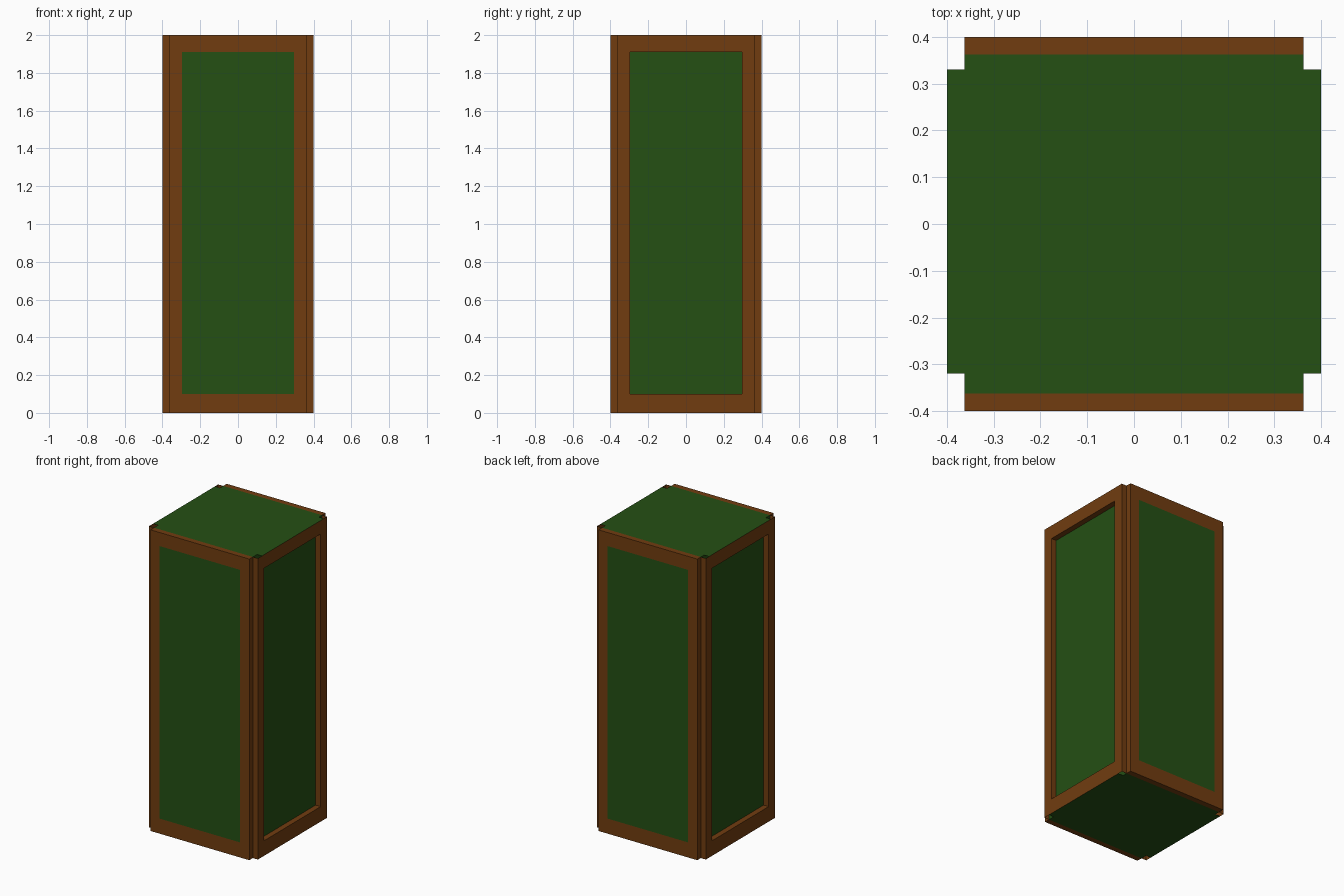
import bpy, bmesh
from math import pi
from mathutils import Matrix

if "Cube" in bpy.data.objects:
    bpy.data.objects.remove(bpy.data.objects["Cube"])

W, D, H = 0.363, 0.40, 2.0           # core half-width, outer half-depth, height
PW, Z0, Z1 = 0.296, 0.10, 1.91       # panel opening


def material(name, rgb):
    m = bpy.data.materials.new(name)
    m.diffuse_color = (*rgb, 1)
    m.use_nodes = True
    m.node_tree.nodes["Principled BSDF"].inputs["Base Color"].default_value = m.diffuse_color
    return m


brown = material("brown_wood", (0.165, 0.046, 0.005))
green = material("green_panel", (0.018, 0.080, 0.007))


def finish(name, bm, turns=0):
    bm.transform(Matrix.Rotation(turns * pi / 2, 4, 'Z'))
    me = bpy.data.meshes.new(name)
    bm.to_mesh(me)
    bm.free()
    me.materials.append(brown)
    me.materials.append(green)
    bpy.context.collection.objects.link(bpy.data.objects.new(name, me))


def quad(bm, pts, mat=0):
    bm.faces.new([bm.verts.new(p) for p in pts]).material_index = mat


def rect(w, z0, z1, y):
    return [(-w, y, z0), (w, y, z0), (w, y, z1), (-w, y, z1)]


def side(name, turns, recessed, cap):
    """One wall, modelled facing -y and then turned into place."""
    bm = bmesh.new()
    outer, back = rect(W, 0, H, -D), rect(W, 0, H, -W)
    inner, deep = rect(PW, Z0, Z1, -D), rect(PW, Z0, Z1, -W)
    for i in range(4):
        j = (i + 1) % 4
        quad(bm, [outer[i], outer[j], inner[j], inner[i]])       # frame bars
        if recessed:
            quad(bm, [inner[i], inner[j], deep[j], deep[i]])     # reveal
        if i in (1, 3):
            quad(bm, [back[i], back[j], outer[j], outer[i]])     # frame ends
    if not recessed:
        quad(bm, inner, 1)                                       # flush panel
    # Strips closing the frame at the bottom and top
    a, b = cap
    m = 1 if recessed else 0
    quad(bm, [(a, -W, 0), (b, -W, 0), (b, -D, 0), (a, -D, 0)], m)
    quad(bm, [(a, -D, H), (b, -D, H), (b, -W, H), (a, -W, H)], m)
    finish(name, bm, turns)


# Inner core, visible in the recesses and on the top and bottom
bm = bmesh.new()
bmesh.ops.create_cube(bm, size=1, matrix=Matrix.Translation((0, 0, H / 2))
                      @ Matrix.Diagonal((2 * W, 2 * W, H, 1)))
for f in bm.faces:
    f.material_index = 1
finish("inner_core", bm)

# Flush walls front and back, recessed walls with shorter caps left and right
side("front_wall", 0, False, (-W, W))
side("back_wall", 2, False, (-W, W))
side("right_wall", 1, True, (-0.32, 0.33))
side("left_wall", 3, True, (-0.33, 0.32))
